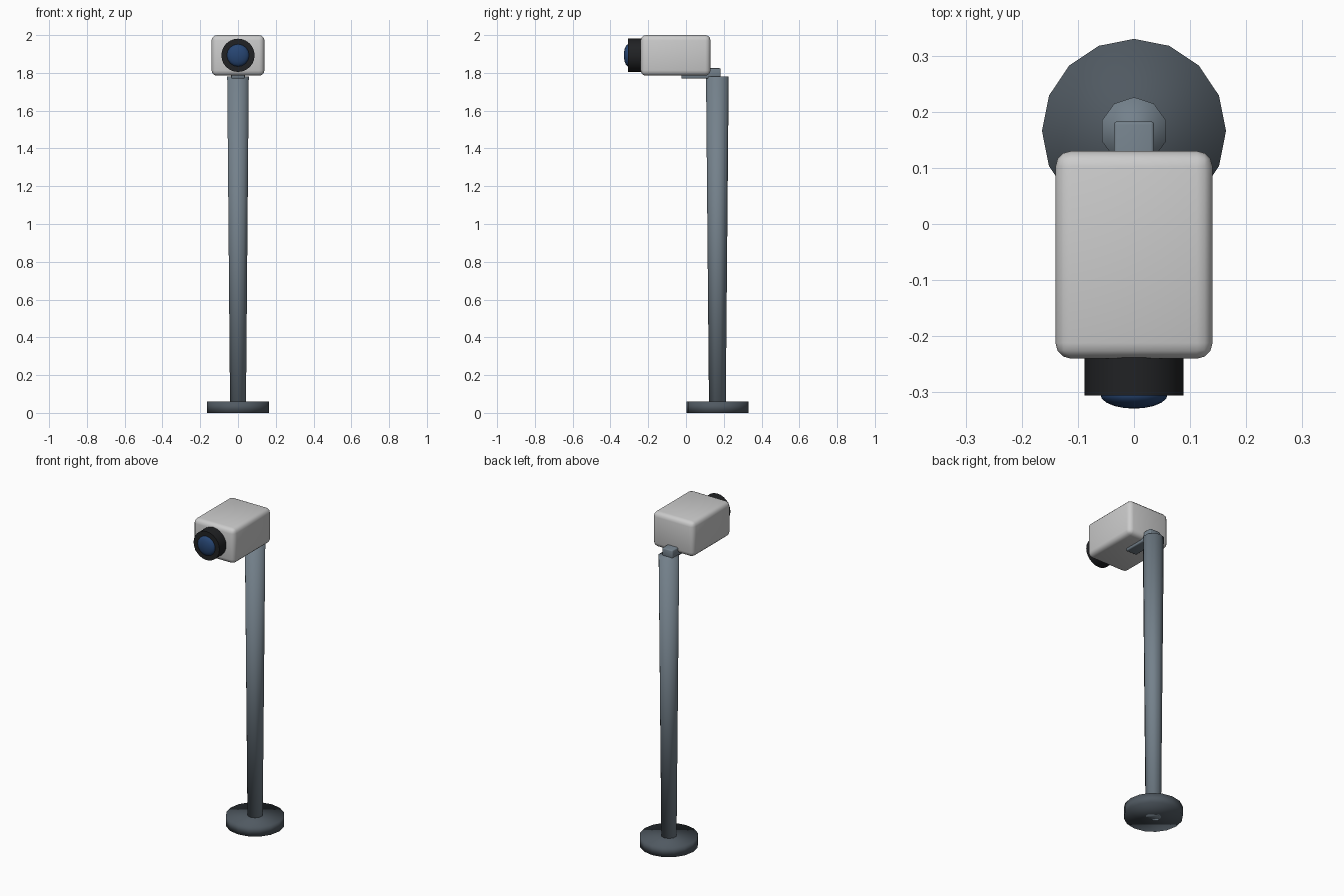
import bpy, bmesh
from math import pi
from mathutils import Matrix

if "Cube" in bpy.data.objects:
    bpy.data.objects.remove(bpy.data.objects["Cube"])


def paint(ob, name, rgb):
    mat = bpy.data.materials.get(name) or bpy.data.materials.new(name)
    mat.diffuse_color = (*rgb, 1)
    mat.use_nodes = True
    mat.node_tree.nodes["Principled BSDF"].inputs["Base Color"].default_value = mat.diffuse_color
    ob.data.materials.append(mat)


def finish(name, bm, smooth=True):
    me = bpy.data.meshes.new(name)
    bm.to_mesh(me)
    bm.free()
    for p in me.polygons:
        p.use_smooth = smooth
    ob = bpy.data.objects.new(name, me)
    bpy.context.collection.objects.link(ob)
    return ob


def cone(name, sides, r0, r1, depth, matrix):
    bm = bmesh.new()
    bmesh.ops.create_cone(bm, cap_ends=True, segments=sides, radius1=r0,
                          radius2=r1, depth=depth, matrix=matrix)
    return finish(name, bm)


def rounded_box(name, lo, hi, bevel, segments):
    size = [b - a for a, b in zip(lo, hi)]
    mid = [(a + b) / 2 for a, b in zip(lo, hi)]
    bm = bmesh.new()
    bmesh.ops.create_cube(bm, size=1, matrix=Matrix.Translation(mid) @ Matrix.Diagonal((*size, 1)))
    bmesh.ops.bevel(bm, geom=bm.edges[:], offset=bevel, segments=segments,
                    profile=0.5, affect='EDGES')
    return finish(name, bm)


SLATE = (0.175, 0.22, 0.26)
POST_Y, EYE_Z = 0.166, 1.893
turn = Matrix.Rotation(pi / 2, 4, 'X')      # local +z points to the front (-y)

# round foot and tapered post
foot = cone("base", 16, 0.164, 0.164, 0.06, Matrix.Translation((0, POST_Y, 0.03)))
paint(foot, "dark_slate", (0.08, 0.1, 0.12))
post = cone("post", 10, 0.044, 0.06, 1.78, Matrix.Translation((0, POST_Y, 0.89)))
paint(post, "slate", SLATE)

# bracket joining post and housing
bracket = rounded_box("bracket", (-0.036, -0.025, 1.77), (0.036, 0.183, 1.825), 0.006, 2)
paint(bracket, "slate", SLATE)

# camera housing
rounded_box("housing", (-0.14, -0.24, 1.785), (0.14, 0.13, 2.0), 0.028, 3)

# lens barrel
barrel = cone("lens_barrel", 24, 0.088, 0.088, 0.106,
              Matrix.Translation((0, -0.253, EYE_Z)) @ turn)
paint(barrel, "black", (0.015, 0.016, 0.018))
with bpy.context.temp_override(object=barrel, active_object=barrel,
                               selected_objects=[barrel], selected_editable_objects=[barrel]):
    bpy.ops.object.shade_smooth_by_angle(angle=pi / 6)

# bulging glass
bm = bmesh.new()
bmesh.ops.create_uvsphere(bm, u_segments=16, v_segments=10, radius=1,
                          matrix=Matrix.Translation((0, -0.304, EYE_Z)) @ turn
                          @ Matrix.Diagonal((0.06, 0.06, 0.025, 1)))
glass = finish("lens_glass", bm)
paint(glass, "blue_glass", (0.02, 0.06, 0.17))
